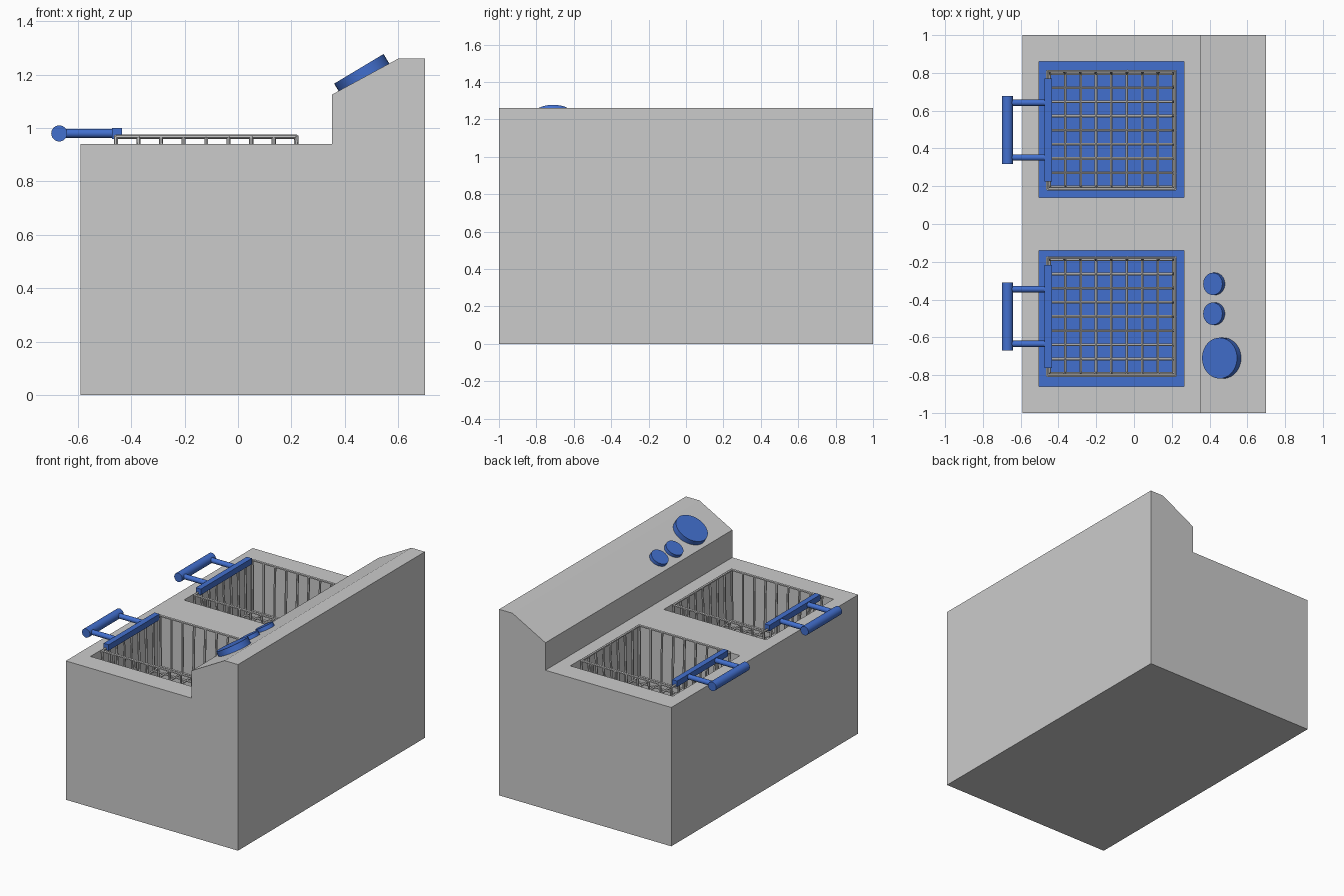
import bpy, bmesh, math
from mathutils import Vector

if "Cube" in bpy.data.objects:
    bpy.data.objects.remove(bpy.data.objects["Cube"])

blue = bpy.data.materials.new("blue")
blue.diffuse_color = (0.055, 0.16, 0.62, 1)
blue.use_nodes = True
blue.node_tree.nodes["Principled BSDF"].inputs["Base Color"].default_value = blue.diffuse_color


def finish(name, bm, mat=None, smooth=False):
    bmesh.ops.recalc_face_normals(bm, faces=bm.faces)
    me = bpy.data.meshes.new(name)
    bm.to_mesh(me)
    bm.free()
    ob = bpy.data.objects.new(name, me)
    bpy.context.collection.objects.link(ob)
    if mat:
        me.materials.append(mat)
    if smooth:
        bpy.ops.object.select_all(action='DESELECT')
        ob.select_set(True)
        bpy.context.view_layer.objects.active = ob
        bpy.ops.object.shade_smooth_by_angle(angle=math.radians(40))
    return ob


def rod(bm, a, b, r, sides):
    a, b = Vector(a), Vector(b)
    d = b - a
    m = d.to_track_quat('Z', 'Y').to_matrix().to_4x4()
    m.translation = (a + b) / 2
    bmesh.ops.create_cone(bm, cap_ends=True, segments=sides, radius1=r,
                          radius2=r, depth=d.length, matrix=m)


def box(bm, lo, hi):
    vs = bmesh.ops.create_cube(bm, size=1)["verts"]
    for v in vs:
        v.co = Vector([l + (c + 0.5) * (h - l) for c, l, h in zip(v.co, lo, hi)])


# Body: side profile extruded along y
profile = [(-0.59, 0), (0.7, 0), (0.7, 1.26), (0.6, 1.26),
           (0.353, 1.126), (0.353, 0.94), (-0.59, 0.94)]
bm = bmesh.new()
face = bm.faces.new([bm.verts.new((x, -1, z)) for x, z in profile])
ext = bmesh.ops.extrude_face_region(bm, geom=[face])["geom"]
bmesh.ops.translate(bm, vec=(0, 2, 0),
                    verts=[v for v in ext if isinstance(v, bmesh.types.BMVert)])
body = finish("fryer_body", bm)

# Two wells cut into the worktop
WELL_Z = 0.48
bm = bmesh.new()
for c in (0.5, -0.5):
    box(bm, (-0.503, c - 0.36, WELL_Z), (0.265, c + 0.36, 1.0))
cutter = finish("well_cutter", bm)
cutter.hide_render = True
mod = body.modifiers.new("wells", 'BOOLEAN')
mod.operation = 'DIFFERENCE'
mod.solver = 'EXACT'
mod.object = cutter
bpy.context.view_layer.objects.active = body
bpy.ops.object.modifier_apply(modifier="wells")
bpy.data.objects.remove(cutter)

N = 8                      # wire spacings per side
X0, X1, HY = -0.458, 0.219, 0.312
TOP, LOW, IN, R = 0.968, 0.63, 0.012, 0.008

for side, c, well in (("back", 0.497, 0.5), ("front", -0.49, -0.5)):
    # Blue oil surface on the well floor
    bm = bmesh.new()
    box(bm, (-0.503, well - 0.36, WELL_Z), (0.265, well + 0.36, WELL_Z + 0.015))
    finish(side + "_oil", bm, blue)

    # Wire basket: rim, wall wires and floor grid
    bm = bmesh.new()
    for z, k in ((TOP, 0), (LOW, IN)):
        x0, x1, y0, y1 = X0 + k, X1 - k, c - HY + k, c + HY - k
        ring = [(x0, y0, z), (x1, y0, z), (x1, y1, z), (x0, y1, z)]
        for i in range(4):
            rod(bm, ring[i], ring[(i + 1) % 4], R, 6)
    for i in range(N + 1):
        t = i / N
        xt, xb = X0 + (X1 - X0) * t, X0 + IN + (X1 - X0 - 2 * IN) * t
        yt, yb = c - HY + 2 * HY * t, c - HY + IN + 2 * (HY - IN) * t
        for s in (-1, 1):
            rod(bm, (xt, c + s * HY, TOP), (xb, c + s * (HY - IN), LOW), R, 6)
        if 0 < i < N:
            for a, b in ((X0, X0 + IN), (X1, X1 - IN)):
                rod(bm, (a, yt, TOP), (b, yb, LOW), R, 6)
            rod(bm, (xb, c - HY + IN, LOW), (xb, c + HY - IN, LOW), R, 6)
            rod(bm, (X0 + IN, yb, LOW), (X1 - IN, yb, LOW), R, 6)
    finish(side + "_basket", bm)

    # Handle: clamp bar, two rods and a round grip
    bm = bmesh.new()
    box(bm, (-0.473, c - 0.273, 0.96), (-0.435, c + 0.273, 1.0))
    for s in (-1, 1):
        rod(bm, (-0.67, c + s * 0.145, 0.98), (-0.45, c + s * 0.145, 0.98), 0.017, 20)
    rod(bm, (-0.67, c - 0.18, 0.98), (-0.67, c + 0.18, 0.98), 0.03, 28)
    finish(side + "_handle", bm, blue, True)

# Dial and two knobs on the sloping panel
tilt = math.radians(31)
normal = Vector((-math.sin(tilt), 0, math.cos(tilt)))
for name, x, y, z, r, depth in (("timer_dial", 0.453, -0.71, 1.222, 0.108, 0.045),
                                ("knob_lower", 0.417, -0.475, 1.188, 0.059, 0.035),
                                ("knob_upper", 0.417, -0.317, 1.188, 0.059, 0.035)):
    bm = bmesh.new()
    top = Vector((x, y, z))
    rod(bm, top - normal * depth, top, r, 40)
    finish(name, bm, blue, True)
